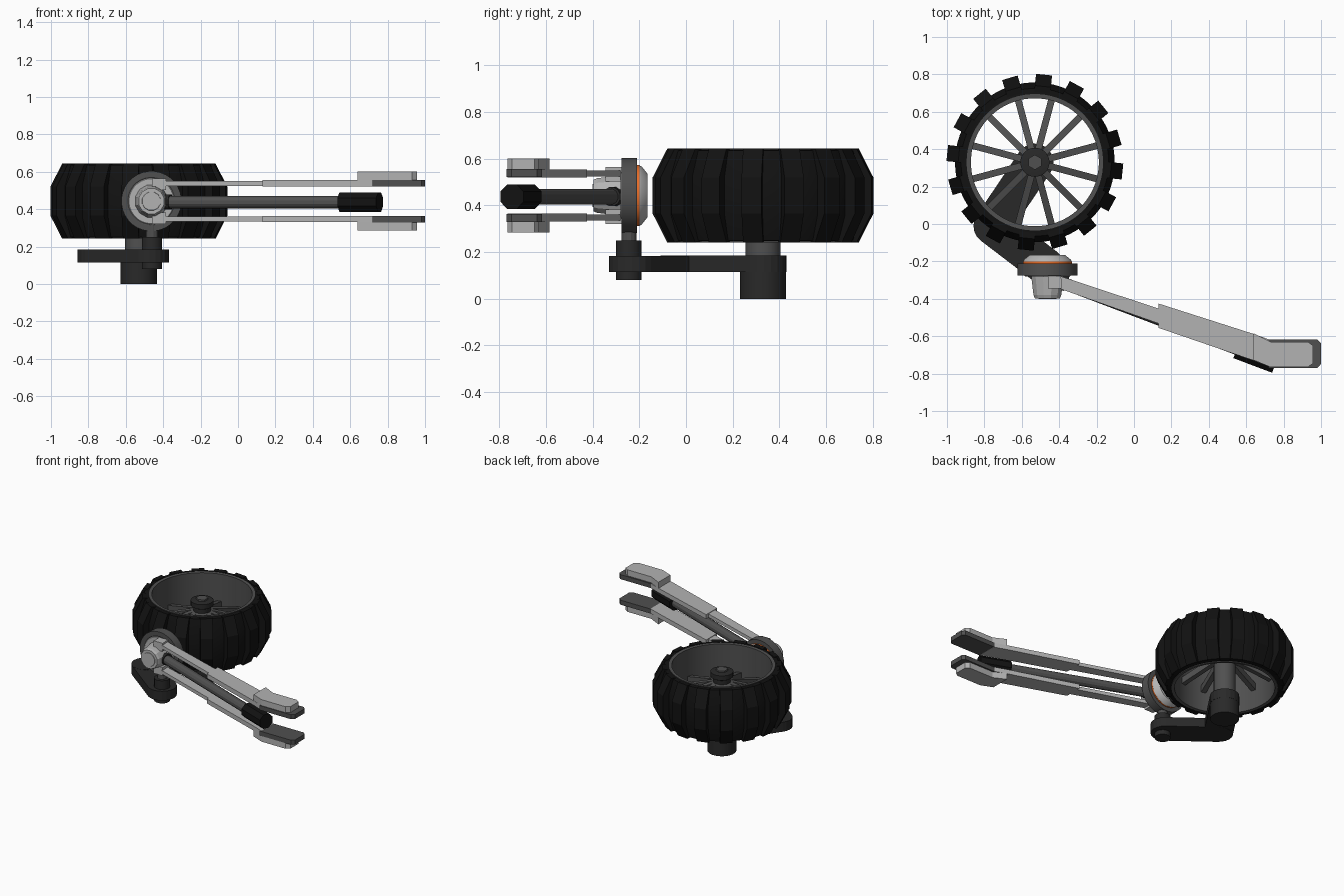
import bpy, bmesh, math
from mathutils import Vector, Matrix

if "Cube" in bpy.data.objects:
    bpy.data.objects.remove(bpy.data.objects["Cube"])


def material(name, r, g, b):
    m = bpy.data.materials.new(name)
    m.diffuse_color = (r, g, b, 1)
    m.use_nodes = True
    m.node_tree.nodes["Principled BSDF"].inputs["Base Color"].default_value = m.diffuse_color
    return m


BLACK = material("black_rubber", .006, .006, .006)
DARK = material("dark_plastic", .022, .022, .022)
STEEL = material("dark_metal", .08, .08, .08)
LIGHT = material("light_grey", .45, .45, .45)
ORANGE = material("orange", .8, .15, .02)


def finish(name, bm, mat, smooth=False):
    bmesh.ops.recalc_face_normals(bm, faces=bm.faces)
    me = bpy.data.meshes.new(name)
    bm.to_mesh(me)
    bm.free()
    me.materials.append(mat)
    ob = bpy.data.objects.new(name, me)
    bpy.context.collection.objects.link(ob)
    if smooth:
        bpy.ops.object.select_all(action='DESELECT')
        ob.select_set(True)
        bpy.context.view_layer.objects.active = ob
        bpy.ops.object.shade_smooth_by_angle(angle=math.radians(30))
    return ob


def prism(name, pts, z0, z1, mat):
    """Plan outline pulled up from z0 to z1."""
    bm = bmesh.new()
    face = bm.faces.new([bm.verts.new((x, y, z0)) for x, y in pts])
    ext = bmesh.ops.extrude_face_region(bm, geom=[face])
    bmesh.ops.translate(bm, vec=(0, 0, z1 - z0),
                        verts=[v for v in ext["geom"] if isinstance(v, bmesh.types.BMVert)])
    return finish(name, bm, mat)


def lathe(name, profile, origin, axis, mat, n=32, closed=False):
    """Revolve (radius, height) points about an axis; open profiles get end caps."""
    bm = bmesh.new()
    rot = Vector(axis).to_track_quat('Z', 'Y').to_matrix().to_4x4()
    place = Matrix.Translation(origin) @ rot
    rings = [[bm.verts.new(place @ Vector((r * math.cos(a), r * math.sin(a), h)))
              for a in (2 * math.pi * (i + .5) / n for i in range(n))] for r, h in profile]
    pairs = list(zip(rings, rings[1:]))
    if closed:
        pairs.append((rings[-1], rings[0]))
    else:
        bm.faces.new(rings[0])
        bm.faces.new(rings[-1])
    for a, b in pairs:
        for i in range(n):
            j = (i + 1) % n
            bm.faces.new((a[i], a[j], b[j], b[i]))
    return finish(name, bm, mat, n > 12)


def rod(name, a, b, r, mat, n=8):
    a, b = Vector(a), Vector(b)
    return lathe(name, [(r, 0), (r, (b - a).length)], a, b - a, mat, n)


def stadium(a, b, r, n=10):
    """Outline of a round-ended bar from a to b."""
    t = math.atan2(b[1] - a[1], b[0] - a[0])
    out = []
    for c, start in ((b, t - math.pi / 2), (a, t + math.pi / 2)):
        out += [(c[0] + r * math.cos(start + math.pi * i / n),
                 c[1] + r * math.sin(start + math.pi * i / n)) for i in range(n + 1)]
    return out


WX, WY, MID = -.53, .33, .4425
base = (WX, WY, 0)
up = (0, 0, 1)

# Wheel: tyre, rim and hub
lathe("tyre", [(.36, .247), (.395, .25), (.427, .36), (.427, .525), (.395, .635), (.36, .638)],
      base, up, BLACK, 64, True)
lathe("rim", [(.342, .245), (.365, .242), (.365, .642), (.342, .64)], base, up, STEEL, 64, True)
lathe("hub", [(.05, .38), (.06, .42), (.06, .55), (.078, .56), (.078, .595), (.05, .6)],
      base, up, DARK, 24)
rod("hub_nut", (WX, WY, .59), (WX, WY, .612), .04, STEEL, 6)

# Tread blocks wrapping over the tyre
bm = bmesh.new()
for k in range(16):
    turn = Matrix.Translation(base) @ Matrix.Rotation(math.radians(-6 + 22.5 * k), 4, 'Z')
    prof = [(.375, .245), (.408, .242), (.471, .365), (.471, .52), (.408, .643), (.375, .64)]
    sides = [[bm.verts.new(turn @ Vector((r, s * .043, z))) for r, z in prof] for s in (-1, 1)]
    bm.faces.new(sides[0])
    bm.faces.new(sides[1])
    for i in range(6):
        j = (i + 1) % 6
        bm.faces.new((sides[0][i], sides[0][j], sides[1][j], sides[1][i]))
finish("tread_blocks", bm, BLACK)

# Spokes sloping from the hub down to the rim
bm = bmesh.new()
for k in range(12):
    turn = Matrix.Translation(base) @ Matrix.Rotation(math.radians(15 + 30 * k), 4, 'Z')
    ends = [[bm.verts.new(turn @ Vector((r, y, z + h))) for y, h in
             ((-.018, -.025), (.018, -.025), (.018, .025), (-.018, .025))]
            for r, z in ((.04, .5), (.35, .41))]
    bm.faces.new(ends[0])
    bm.faces.new(ends[1])
    for i in range(4):
        j = (i + 1) % 4
        bm.faces.new((ends[0][i], ends[0][j], ends[1][j], ends[1][i]))
finish("spokes", bm, STEEL)

# Axle, motor and bent suspension link
rod("axle", (WX, WY, .11), (WX, WY, .42), .075, STEEL, 24)
rod("motor", (WX, WY, 0), (WX, WY, .125), .099, DARK, 24)
elbow, pivot = (-.758, -.01), (-.47, -.23)
prism("link_rear", stadium((WX, WY), elbow, .1), .115, .185, DARK)
prism("link_front", stadium(elbow, pivot, .1), .114, .184, DARK)
rod("pivot_post", (-.46, -.245, .08), (-.46, -.245, .25), .055, DARK, 16)
rod("pivot_pin", (-.46, -.245, .24), (-.46, -.245, .32), .033, STEEL, 12)

# Round joint, its axis running front to back
joint = (-.463, 0, MID)
back = (0, 1, 0)
lathe("joint_ring", [(.12, -.27), (.13, -.276), (.161, -.276), (.161, -.21), (.12, -.21)],
      joint, back, STEEL)
lathe("joint_band", [(.131, -.212), (.131, -.2)], joint, back, ORANGE)
lathe("joint_cap", [(.13, -.2), (.125, -.19), (.095, -.166)], joint, back, LIGHT)
lathe("joint_plate", [(.124, -.276), (.12, -.28)], joint, back, LIGHT)
lathe("knuckle", [(.09, -.275), (.077, -.38), (.07, -.397)], joint, back, LIGHT, 12)
lathe("knuckle_cap", [(.052, -.395), (.05, -.4)], joint, back, LIGHT, 12)

# Two fork arms, mirrored above and below the joint
thin = [(-.46, -.28), (-.39, -.28), (.14, -.455), (.14, -.535), (-.4, -.345), (-.46, -.345)]
wide = [(.13, -.425), (.64, -.588), (.73, -.62), (.73, -.765), (.64, -.73), (.13, -.555)]
grip = [(.64, -.585), (.73, -.63), (.93, -.63), (.957, -.65),
        (.957, -.745), (.93, -.765), (.73, -.765), (.64, -.728)]
pad = [(.72, -.618), (.98, -.618), (1, -.638), (1, -.748), (.98, -.77), (.72, -.77)]
yoke = [(-.46, -.277), (-.39, -.277), (-.385, -.345), (-.46, -.345)]
for side, s in (("upper", 1), ("lower", -1)):
    for part, pts, z0, z1, mat in (("arm_bar", thin, .082, .108, LIGHT),
                                   ("arm_plate", wide, .078, .112, LIGHT),
                                   ("arm_yoke", yoke, .06, .122, LIGHT),
                                   ("grip_block", grip, .111, .158, LIGHT),
                                   ("grip_pad", pad, .079, .113, STEEL)):
        lo, hi = sorted((MID + s * z0, MID + s * z1))
        prism(side + "_" + part, pts, lo, hi, mat)

# Damper rod running between the arms
rod("damper_collar", (-.44, -.29, MID - .005), (-.36, -.32, MID - .005), .042, DARK, 12)
rod("damper_rod", (-.42, -.3, MID - .005), (.56, -.671, MID - .005), .034, STEEL, 12)
rod("damper_sleeve", (.55, -.668, MID - .005), (.757, -.746, MID - .005), .057, BLACK, 8)
